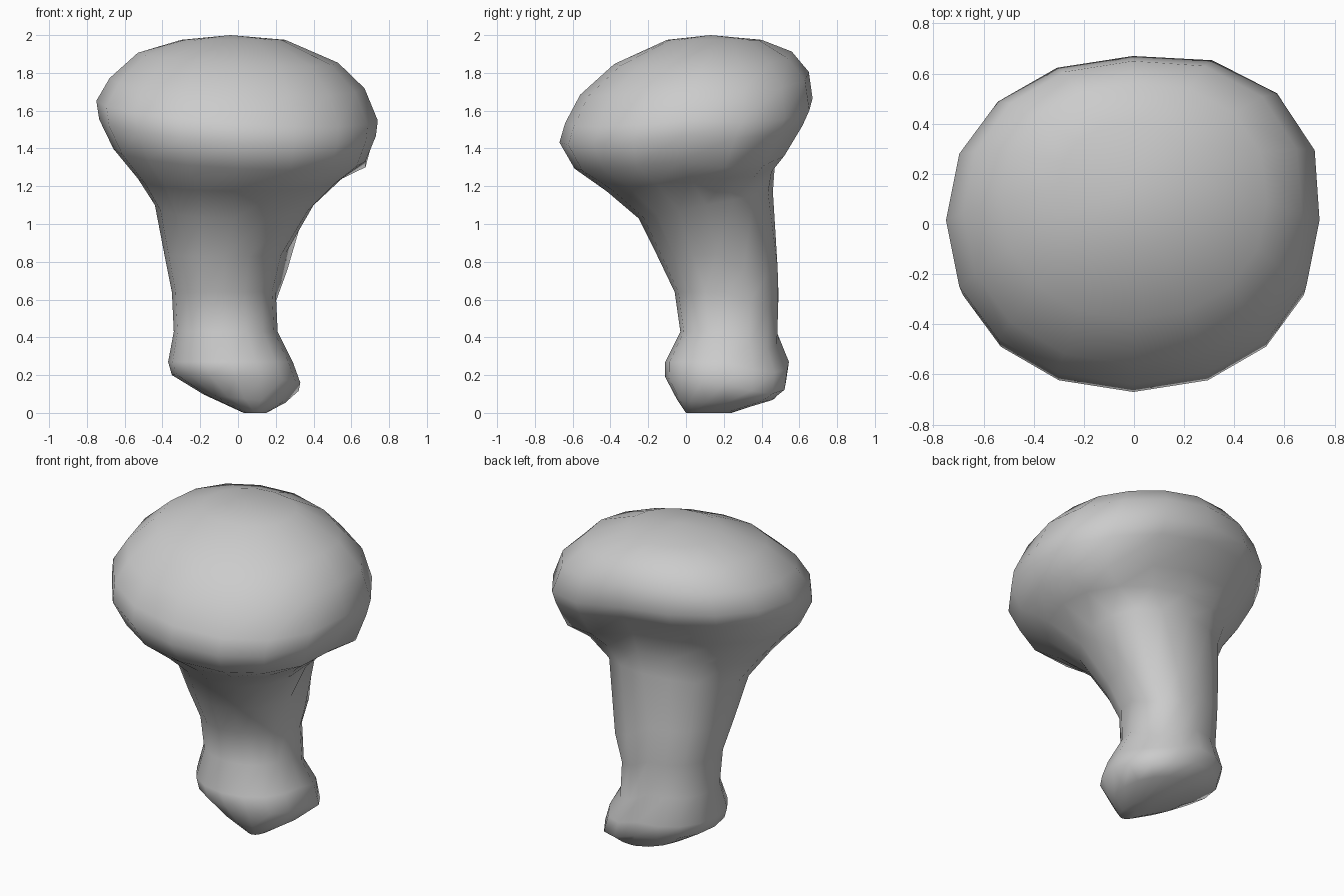
import bpy
import bmesh
import math

cube = bpy.data.objects.get("Cube")
if cube:
    bpy.data.objects.remove(cube, do_unlink=True)

SIDES = 16

# Cross-sections, bottom to top: x min, x max, y min, y max, height,
# side tilt, front-to-back tilt, swelling of the back left corner
FOOT = [
    (.03, .15, .00, .24, .00, 0, 0, 0),
    (-.18, .25, -.05, .47, .075, -.10, 0, 0),
    (-.35, .33, -.11, .53, .18, -.06, -.03, .14),
    (-.37, .29, -.11, .545, .27, 0, 0, .14),
]
STALK = [
    (-.34, .21, -.03, .48, .43, 0, 0, .24),
    (-.35, .20, -.06, .49, .64, 0, 0, .20),
    (-.39, .25, -.15, .475, .84, 0, .04, .32),
    (-.44, .40, -.25, .46, 1.10, 0, .20, 0),
    (-.53, .55, -.42, .47, 1.24, 0, .15, .10),
]
CAP = [
    (-.66, .675, -.59, .52, 1.365, -.05, .13, .22),
    (-.735, .73, -.67, .63, 1.51, -.06, .12, .16),
    (-.75, .74, -.64, .67, 1.60, -.07, .10, .14),
    (-.68, .67, -.56, .65, 1.745, -.04, .10, .12),
    (-.53, .53, -.38, .56, 1.88, -.05, .07, .08),
    (-.30, .25, -.10, .40, 1.975, 0, 0, 0),
]


def rounded(value):
    """Slightly squared circle coordinate."""
    return math.copysign(abs(value) ** .94, value)


def add_ring(bm, x0, x1, y0, y1, z, side_tilt, tilt, swelling):
    ring = []
    for i in range(SIDES):
        a = math.tau * i / SIDES
        c, s = math.cos(a), math.sin(a)
        swell = swelling * max(c, 0) * max(s, 0)
        dx = rounded(c) * (1 + swell) * (x1 - x0) / 2
        dy = rounded(s) * (1 + swell) * (y1 - y0) / 2
        # The swollen corner also sags a little
        ring.append(bm.verts.new(((x0 + x1) / 2 + dx, (y0 + y1) / 2 + dy,
                                  z + side_tilt * dx + tilt * dy - .8 * swell)))
    return ring


def add_fan(bm, ring, tip):
    centre = bm.verts.new(tip)
    for i in range(SIDES):
        bm.faces.new((ring[i], ring[(i + 1) % SIDES], centre))


# One continuous skin from foot to cap
bm = bmesh.new()
rings = [add_ring(bm, *section) for section in FOOT + STALK + CAP]
for low, high in zip(rings, rings[1:]):
    for i in range(SIDES):
        j = (i + 1) % SIDES
        bm.faces.new((low[i], low[j], high[j], high[i]))
add_fan(bm, rings[0], (.09, .12, 0))
add_fan(bm, rings[-1], (-.04, .13, 2))
bmesh.ops.recalc_face_normals(bm, faces=bm.faces)

mesh = bpy.data.meshes.new("mushroom_body")
bm.to_mesh(mesh)
bm.free()
body = bpy.data.objects.new("mushroom_body", mesh)
bpy.context.collection.objects.link(body)

# Plain grey surface
grey = bpy.data.materials.new("plain_grey")
grey.use_nodes = True
colour = (.6, .6, .6, 1)
grey.diffuse_color = colour
grey.node_tree.nodes["Principled BSDF"].inputs["Base Color"].default_value = colour
mesh.materials.append(grey)

# Smooth shading over the coarse facets
for polygon in mesh.polygons:
    polygon.use_smooth = True
